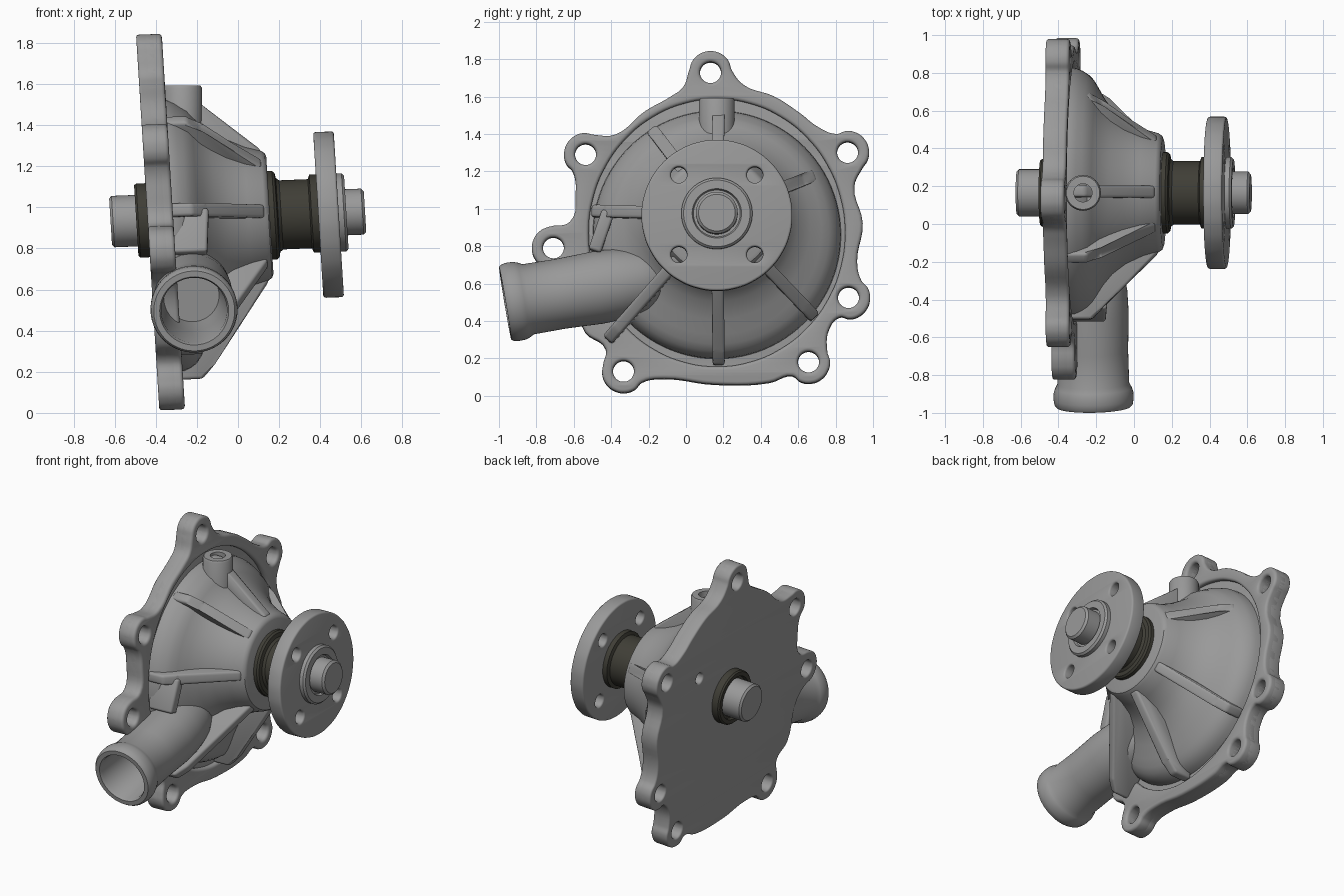
import bpy, bmesh, math
from mathutils import Matrix, Vector

if "Cube" in bpy.data.objects:
    bpy.data.objects.remove(bpy.data.objects["Cube"])

def material(name, col):
    m = bpy.data.materials.new(name)
    m.diffuse_color = (*col, 1)
    m.use_nodes = True
    m.node_tree.nodes["Principled BSDF"].inputs["Base Color"].default_value = m.diffuse_color
    return m

GREY = material("cast_grey", (0.32, 0.32, 0.32))
DARK = material("dark_seal", (0.05, 0.048, 0.037))

# Slightly leaning pump frame: local (axial, sideways, up) -> world
S = Matrix(((1, 0, -0.062, 0), (0, 1, 0, 0.165), (0.04, 0, 1, 0.955), (0, 0, 0, 1)))
PERM = Matrix(((0, 0, 1, 0), (1, 0, 0, 0), (0, 1, 0, 0), (0, 0, 0, 1)))

def finish(name, bm, mat, angle=35):
    bmesh.ops.remove_doubles(bm, verts=bm.verts, dist=1e-4)
    bmesh.ops.recalc_face_normals(bm, faces=bm.faces)
    me = bpy.data.meshes.new(name)
    bm.to_mesh(me)
    bm.free()
    me.materials.clear()
    me.materials.append(mat)
    for p in me.polygons:
        p.material_index = 0
    ob = bpy.data.objects.new(name, me)
    bpy.context.collection.objects.link(ob)
    bpy.ops.object.select_all(action='DESELECT')
    ob.select_set(True)
    bpy.context.view_layer.objects.active = ob
    bpy.ops.object.shade_smooth_by_angle(angle=math.radians(angle))
    return ob

def lathe(name, prof, mat=GREY, M=S, seg=64, angle=35):
    """Spin (axial, radius[, centre drop]) points round the local x axis."""
    bm = bmesh.new()
    rings = []
    for p in prof:
        u, r, dw = (*p, 0)[:3]
        rings.append([bm.verts.new(M @ Vector((u, r * math.cos(a), r * math.sin(a) + dw)))
                      for a in (2 * math.pi * i / seg for i in range(seg))])
    for A, B in zip(rings, rings[1:]):
        for i in range(seg):
            j = (i + 1) % seg
            bm.faces.new((A[i], A[j], B[j], B[i]))
    return finish(name, bm, mat, angle)

def axis(origin, direction):
    q = Vector((1, 0, 0)).rotation_difference(Vector(direction).normalized())
    return Matrix.Translation(origin) @ q.to_matrix().to_4x4()

def circle(y, z, ry, rz=None, n=12):
    rz = rz or ry
    return [(y + ry * math.cos(2 * math.pi * i / n), z + rz * math.sin(2 * math.pi * i / n)) for i in range(n)]

def plate(name, loops, u0, u1, bevel, mat=GREY):
    """Filled smooth outline with holes, extruded along the pump axis."""
    cu = bpy.data.curves.new(name, 'CURVE')
    cu.dimensions = '2D'
    cu.fill_mode = 'BOTH'
    cu.resolution_u = 5
    cu.extrude = (u1 - u0) / 2 - bevel
    cu.bevel_depth = bevel
    cu.bevel_resolution = 2
    cu.offset = -bevel
    for pts in loops:
        sp = cu.splines.new('BEZIER')
        sp.bezier_points.add(len(pts) - 1)
        for bp, p in zip(sp.bezier_points, pts):
            bp.co = (*p, 0)
            bp.handle_left_type = bp.handle_right_type = 'AUTO'
        sp.use_cyclic_u = True
    tmp = bpy.data.objects.new(name + "_curve", cu)
    bpy.context.collection.objects.link(tmp)
    dg = bpy.context.evaluated_depsgraph_get()
    me = bpy.data.meshes.new_from_object(tmp.evaluated_get(dg))
    bpy.data.objects.remove(tmp)
    me.transform(S @ Matrix.Translation(((u0 + u1) / 2, 0, 0)) @ PERM)
    bm = bmesh.new()
    bm.from_mesh(me)
    bpy.data.meshes.remove(me)
    return finish(name, bm, mat)

def rib(name, ang, pts, width, origin=(0, 0)):
    """Web plate: (radius, axial) outline standing at an angle round the axis."""
    c, s = math.cos(ang), math.sin(ang)
    bm = bmesh.new()
    sides = [[bm.verts.new(S @ Vector((u, origin[0] + r * c - t * s, origin[1] + r * s + t * c)))
              for r, u in pts] for t in (-width / 2, width / 2)]
    bm.faces.new(sides[0])
    bm.faces.new(sides[1][::-1])
    for i in range(len(pts)):
        j = (i + 1) % len(pts)
        bm.faces.new((sides[0][i], sides[1][i], sides[1][j], sides[0][j]))
    bmesh.ops.bevel(bm, geom=bm.edges[:], offset=0.016, segments=3, profile=0.5, affect='EDGES')
    return finish(name, bm, GREY, 50)

# Flange outline: bolt lobes (y, z, outward angle) with the edge points that follow each
lobes = [
    (0.131, 1.727, 90, [(0.31, 1.66), (0.47, 1.60), (0.61, 1.51), (0.70, 1.44)]),
    (0.864, 1.300, 37, [(0.90, 1.12), (0.945, 0.92), (0.915, 0.72)]),
    (0.869, 0.524, -30, [(0.767, 0.36)]),
    (0.655, 0.180, -55, [(0.447, 0.07), (0.15, 0.06), (-0.115, 0.09)]),
    (-0.334, 0.130, -115, [(-0.43, 0.25), (-0.54, 0.34), (-0.62, 0.60)]),
    (-0.709, 0.790, 185, [(-0.62, 0.93), (-0.59, 1.08)]),
    (-0.537, 1.289, 150, [(-0.38, 1.395), (-0.22, 1.52), (-0.08, 1.60), (-0.015, 1.65)]),
]
outline, holes = [], []
for y, z, d, edge in lobes:
    y, z = y - 0.165, z - 0.94
    holes.append(circle(y, z, 0.056))
    for k in range(7):
        a = math.radians(d + 84 - 28 * k)
        outline.append((y + 0.115 * math.cos(a), z + 0.115 * math.sin(a)))
    outline += [(p - 0.165, q - 0.94) for p, q in edge]

# Back plate (with a small drain hole) and raised rim around the casing
plate("flange_plate", [outline, circle(0.335, 0.25, 0.036)] + holes, -0.44, -0.345, 0.012)
plate("flange_rim", [outline, circle(0, -0.07, 0.685, 0.715, 24)] + holes, -0.41, -0.315, 0.018)

# Bell-shaped casing
lathe("casing", [(0.155, 0), (0.155, 0.285), (0.148, 0.303), (0.13, 0.315), (0.05, 0.338), (-0.04, 0.38),
                 (-0.11, 0.435, -0.01), (-0.16, 0.50, -0.04), (-0.195, 0.56, -0.06), (-0.22, 0.60, -0.07),
                 (-0.245, 0.625, -0.08), (-0.275, 0.645, -0.08), (-0.31, 0.66, -0.08),
                 (-0.36, 0.665, -0.08), (-0.36, 0, -0.08)], seg=96)

# Radial ribs, given by the sideways/up position of their outer ends
for i, (v, w) in enumerate([(0.01, 0.63), (-0.35, 0.485), (-0.67, 0.045), (-0.585, -0.645),
                            (0.01, -0.78), (0.525, -0.525), (0.525, 0.235)]):
    R = math.hypot(v, w)
    rib(f"rib_{i + 1}", math.atan2(w, v),
        [(0.2, 0.13), (0.32, 0.13), (R - 0.07, -0.155), (R, -0.22), (R, -0.34), (0.2, -0.34)], 0.065)

# Strut joining the left rib to the outlet pipe
rib("pipe_strut", math.atan2(-0.26, -0.09),
    [(0, -0.14), (0.225, -0.16), (0.225, -0.34), (0, -0.34)], 0.07, (-0.58, 0.04))

# Threaded boss on top
lathe("top_boss", [(0, 0), (0, 0.095), (0.36, 0.095), (0.372, 0.088), (0.372, 0.048), (0.25, 0.048), (0.25, 0)],
      M=axis((-0.27, 0.165, 1.22), (0, 0, 1)), seg=32)

# Hollow outlet pipe with beaded lip
lathe("outlet_pipe", [(0.46, 0), (0.46, 0.13), (0.3, 0.15), (0.02, 0.16), (0, 0.168), (0, 0.197), (0.012, 0.207),
                      (0.04, 0.212), (0.075, 0.211), (0.1, 0.203), (0.125, 0.19), (0.3, 0.188), (0.5, 0.195),
                      (0.62, 0.19), (0.75, 0.168), (0.87, 0.12), (0.95, 0)],
      M=axis((-0.213, -0.967, 0.496), (-0.02, 0.985, 0.165)))

# Shaft, running right through the pump
lathe("shaft", [(-0.62, 0), (-0.62, 0.113), (-0.608, 0.125), (-0.4, 0.125), (-0.4, 0.112), (0.605, 0.112),
                (0.618, 0.098), (0.618, 0)], seg=48)

# Dark seal parts: rear ring, front bearing sleeve
lathe("rear_seal", [(-0.42, 0), (-0.42, 0.18), (-0.485, 0.18), (-0.495, 0.172), (-0.495, 0.145),
                    (-0.475, 0.14), (-0.475, 0)], DARK)
lathe("bearing_sleeve", [(0.14, 0), (0.14, 0.215), (0.178, 0.215), (0.19, 0.205), (0.195, 0.18), (0.21, 0.168),
                         (0.35, 0.168), (0.358, 0.19), (0.4, 0.19), (0.4, 0)], DARK)

# Drive hub: bolt disc and its centre collar
bolts = [circle(sx * 0.203, sy * 0.213 - 0.006, 0.043) for sx in (-1, 1) for sy in (-1, 1)]
plate("drive_disc", [circle(0, -0.008, 0.403, n=24)] + bolts, 0.39, 0.49, 0.012)
lathe("hub_collar", [(0.45, 0), (0.45, 0.19), (0.515, 0.19), (0.527, 0.178), (0.527, 0.132), (0.51, 0.125),
                     (0.51, 0)])
